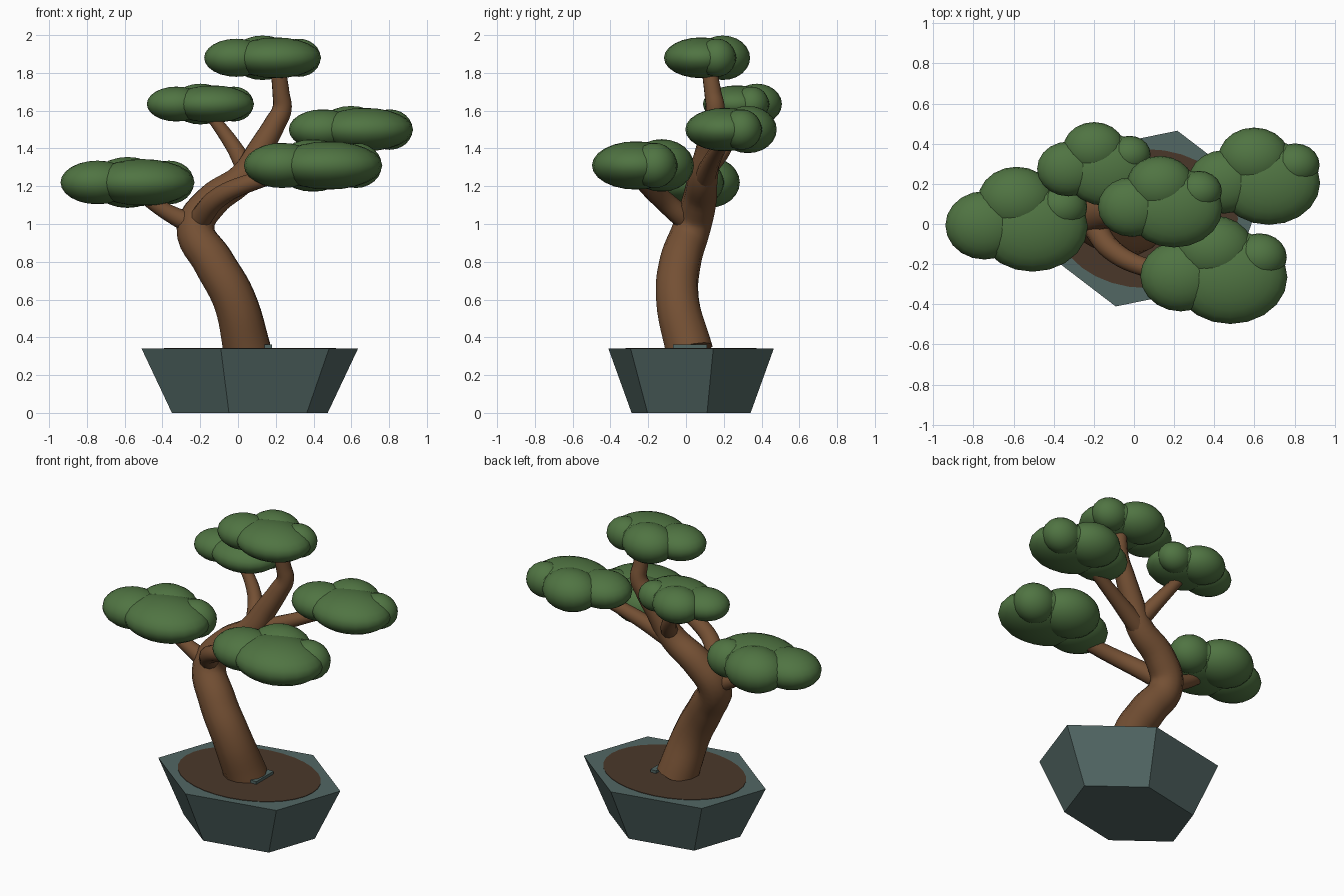
import bpy, bmesh
from math import radians
from mathutils import Matrix, Vector

cube = bpy.data.objects.get("Cube")
if cube:
    bpy.data.objects.remove(cube, do_unlink=True)


def material(name, rgb):
    m = bpy.data.materials.new(name)
    m.use_nodes = True
    m.diffuse_color = (*rgb, 1)
    m.node_tree.nodes["Principled BSDF"].inputs["Base Color"].default_value = (*rgb, 1)
    return m


BARK = material("bark_brown", (0.175, 0.08, 0.034))
LEAF = material("leaf_green", (0.08, 0.175, 0.055))
GLAZE = material("pot_teal", (0.084, 0.135, 0.127))
SOIL = material("soil_brown", (0.068, 0.039, 0.023))


def mesh_object(name, bm, mat, smooth=False):
    mesh = bpy.data.meshes.new(name)
    bm.to_mesh(mesh)
    bm.free()
    mesh.materials.append(mat)
    for p in mesh.polygons:
        p.use_smooth = smooth
    ob = bpy.data.objects.new(name, mesh)
    bpy.context.collection.objects.link(ob)
    return ob


def placed(loc, scale, turn=0):
    return (Matrix.Translation(loc) @ Matrix.Diagonal((*scale, 1))
            @ Matrix.Rotation(radians(turn), 4, 'Z'))


def tapered_disc(name, sides, loc, scale, base, depth, mat, turn=0):
    bm = bmesh.new()
    bmesh.ops.create_cone(bm, cap_ends=True, segments=sides, radius1=base,
                          radius2=1, depth=depth, matrix=placed(loc, scale, turn))
    return mesh_object(name, bm, mat)


def limb(name, points):
    """Tapered smooth tube through (x, y, z, radius) points."""
    curve = bpy.data.curves.new(name, 'CURVE')
    curve.dimensions = '3D'
    curve.bevel_depth = 1
    curve.bevel_resolution = 4
    curve.resolution_u = 6
    curve.use_fill_caps = True
    spline = curve.splines.new('BEZIER')
    spline.bezier_points.add(len(points) - 1)
    for bp, (x, y, z, r) in zip(spline.bezier_points, points):
        bp.co = (x, y, z)
        bp.radius = r
        bp.handle_left_type = bp.handle_right_type = 'AUTO'
    curve.materials.append(BARK)
    ob = bpy.data.objects.new(name, curve)
    bpy.context.collection.objects.link(ob)
    bpy.ops.object.select_all(action='DESELECT')
    ob.select_set(True)
    bpy.context.view_layer.objects.active = ob
    bpy.ops.object.convert(target='MESH')
    bpy.ops.object.shade_smooth_by_angle(angle=radians(50))


# Lobes of a foliage pad, relative to its main lobe: offset x, y, then radii
LOBES = [(0, 0, 1, 0.82, 0.45),
         (-0.87, 0.02, 0.71, 0.62, 0.42),
         (-0.29, 0.48, 0.7, 0.6, 0.49),
         (0.51, 0.35, 0.48, 0.42, 0.42)]


def foliage(name, centre, size):
    bm = bmesh.new()
    for x, y, rx, ry, rz in LOBES:
        loc = Vector(centre) + Vector((x, y, 0)) * size
        bmesh.ops.create_uvsphere(bm, u_segments=20, v_segments=12, radius=1,
                                  matrix=placed(loc, (rx * size, ry * size, rz * size)))
    mesh_object(name, bm, LEAF, True)


# Pot, soil and small base plate
tapered_disc("pot", 6, (0.0625, 0.027, 0.17), (0.593, 0.453, 1), 0.72, 0.34, GLAZE, -15)
tapered_disc("soil", 32, (0.0625, 0.027, 0.339), (0.455, 0.346, 1), 1, 0.008, SOIL)
bm = bmesh.new()
bmesh.ops.create_cube(bm, size=1, matrix=placed((0.16, 0.02, 0.35), (0.04, 0.18, 0.022)))
mesh_object("base_plate", bm, GLAZE)

# Trunk
limb("trunk", [(0.05, 0.018, 0.33, 0.128), (-0.02, -0.045, 0.6, 0.115),
               (-0.13, -0.03, 0.8, 0.11), (-0.225, 0.03, 0.98, 0.1),
               (-0.14, 0.07, 1.12, 0.092), (0.03, 0.09, 1.25, 0.08),
               (0.12, 0.12, 1.4, 0.067), (0.195, 0.145, 1.53, 0.058),
               (0.233, 0.155, 1.61, 0.052), (0.228, 0.143, 1.69, 0.046),
               (0.21, 0.12, 1.84, 0.04)])

# Branches
limb("left_branch", [(-0.22, 0.02, 0.99, 0.06), (-0.36, 0.02, 1.055, 0.045),
                     (-0.54, 0, 1.17, 0.03)])
limb("front_branch", [(-0.2, -0.01, 1.03, 0.06), (-0.11, -0.13, 1.135, 0.054),
                      (0.07, -0.22, 1.22, 0.047), (0.38, -0.26, 1.29, 0.03)])
limb("right_branch", [(0.02, 0.09, 1.23, 0.06), (0.25, 0.14, 1.34, 0.045),
                      (0.58, 0.22, 1.48, 0.03)])
limb("back_branch", [(0.05, 0.1, 1.28, 0.055), (-0.03, 0.21, 1.42, 0.042),
                     (-0.17, 0.26, 1.61, 0.028)])

# Foliage pads
foliage("left_foliage", (-0.505, -0.012, 1.22), 0.275)
foliage("front_foliage", (0.48, -0.265, 1.31), 0.284)
foliage("right_foliage", (0.672, 0.205, 1.5), 0.255)
foliage("back_foliage", (-0.135, 0.27, 1.635), 0.22)
foliage("top_foliage", (0.2, 0.08, 1.88), 0.24)
